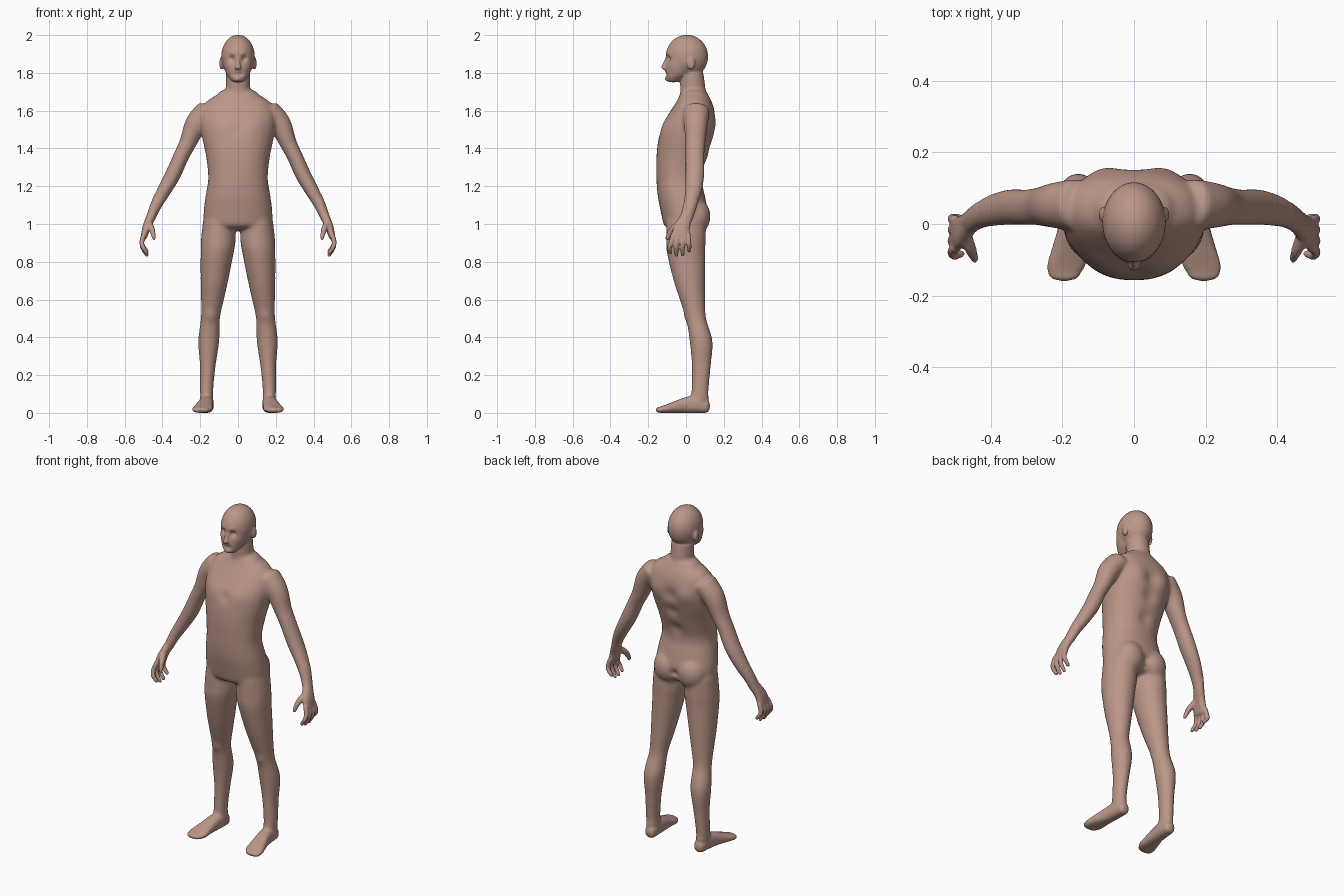
import bpy, bmesh, math
from mathutils import Vector, Matrix

bm = bmesh.new()


def spline(rows, steps=5):
    """Catmull-Rom through rows of (x, y, z, half width, half depth)."""
    pts = [Vector(r) for r in rows]
    pts = [pts[0]] + pts + [pts[-1]]
    out = []
    for a, b, c, d in zip(pts, pts[1:], pts[2:], pts[3:]):
        for i in range(steps):
            t = i / steps
            out.append(0.5 * (2 * b + (c - a) * t + (2 * a - 5 * b + 4 * c - d) * t * t
                              + (3 * b - a - 3 * c + d) * t ** 3))
    return out + [pts[-1]]


def loft(rows, side=1, axis=None, ref=(0, 1, 0), dome=0.01, power=2.0, n=28):
    """Skin oval sections along a path, with domed ends."""
    path = spline(rows)
    rings = []
    last = len(path) - 1
    for i, p in enumerate(path):
        c = Vector(p[:3])
        if axis:
            t = Vector(axis)
        else:
            t = Vector(path[min(i + 1, last)][:3]) - Vector(path[max(i - 1, 0)][:3])
        t.normalize()
        v = Vector(ref)
        v = (v - t * v.dot(t)).normalized()
        ring = (c, v.cross(t), v, p[3], p[4])
        rings.append(ring)
        if i in (0, last):
            way = Vector(path[min(i + 1, last)][:3]) - Vector(path[max(i - 1, 0)][:3])
            out = t * (dome if (way.dot(t) > 0) == (i == last) else -dome)
            caps = [(c + out * math.sin(a), ring[1], v, p[3] * math.cos(a), p[4] * math.cos(a))
                    for a in (0.4, 0.8, 1.15, 1.4)]
            rings = caps[::-1] + rings if i == 0 else rings + caps
    loops = []
    for c, u, v, ru, rv in rings:
        loop = []
        for k in range(n):
            a = 2 * math.pi * k / n
            ca, sa = math.cos(a), math.sin(a)
            q = (c + u * ru * math.copysign(abs(ca) ** (2 / power), ca)
                 + v * rv * math.copysign(abs(sa) ** (2 / power), sa))
            loop.append(bm.verts.new((q.x * side, q.y, q.z)))
        loops.append(loop)
    for a, b in zip(loops, loops[1:]):
        for k in range(n):
            bm.faces.new((a[k], a[(k + 1) % n], b[(k + 1) % n], b[k]))
    bm.faces.new(loops[0])
    bm.faces.new(loops[-1])


def ball(x, y, z, rx, ry, rz):
    m = Matrix.Translation((x, y, z)) @ Matrix.Diagonal((rx, ry, rz, 1))
    bmesh.ops.create_uvsphere(bm, u_segments=32, v_segments=20, radius=1, matrix=m)


UP = (0, 0, 1)

# Torso
loft([(0, -.005, 1.00, .182, .115), (0, -.010, 1.07, .182, .125), (0, -.025, 1.15, .172, .125),
      (0, -.036, 1.24, .158, .121), (0, -.021, 1.35, .168, .136), (0, 0, 1.45, .188, .146),
      (0, .018, 1.53, .200, .139), (0, .035, 1.60, .195, .116), (0, .043, 1.65, .165, .092),
      (0, .042, 1.685, .11, .075)], axis=UP, dome=.035, power=2.2)

# Neck
loft([(0, .050, 1.62, .075, .070), (0, .038, 1.70, .065, .068), (0, .030, 1.80, .063, .062)], axis=UP)

# Head: cranium, face and jaw, nose
ball(0, .005, 1.886, .089, .112, .116)
loft([(0, -.066, 1.762, .038, .038), (0, -.045, 1.790, .060, .063), (0, -.030, 1.830, .074, .078),
      (0, -.012, 1.870, .081, .091), (0, -.005, 1.910, .080, .098)], axis=UP, dome=.012, power=2.2)
loft([(0, -.098, 1.880, .009, .010), (0, -.110, 1.850, .011, .012), (0, -.118, 1.826, .017, .015)],
     dome=.008)

for s in (1, -1):
    # Ear and buttock
    ball(s * .087, .027, 1.85, .012, .021, .034)
    ball(s * .078, .052, 1.04, .085, .078, .095)

    # Leg
    loft([(.100, 0, 1.02, .085, .105), (.104, 0, .92, .092, .105), (.110, 0, .85, .088, .102),
          (.125, .018, .70, .073, .084), (.135, .034, .60, .061, .068), (.146, .053, .50, .051, .054),
          (.155, .080, .38, .056, .061), (.160, .081, .25, .042, .051), (.166, .075, .13, .036, .046),
          (.165, .070, .06, .034, .050)], s, axis=UP, dome=.02)

    # Foot
    loft([(.163, .105, .036, .032, .036), (.165, .06, .046, .037, .046), (.170, 0, .042, .040, .042),
          (.180, -.06, .031, .047, .031), (.188, -.11, .021, .054, .021),
          (.195, -.138, .016, .046, .016)], s, axis=(0, -1, 0), ref=UP, dome=.022, power=2.4)

    # Arm
    loft([(.165, .055, 1.60, .060, .072), (.222, .052, 1.53, .059, .064), (.265, .049, 1.43, .046, .054),
          (.300, .047, 1.36, .042, .051), (.345, .047, 1.26, .042, .051), (.395, .038, 1.17, .037, .045),
          (.433, .022, 1.10, .031, .037), (.463, .002, 1.03, .025, .033)], s, dome=.02)

    # Palm
    loft([(.460, .004, 1.04, .024, .032), (.483, -.020, .985, .022, .042), (.497, -.028, .935, .017, .051)],
         s, dome=.012, power=2.3)

    # Fingers, front to back, and thumb
    for y0, y1, tip in ((-.066, -.088, .848), (-.040, -.053, .836), (-.014, -.018, .838), (.011, .017, .858)):
        loft([(.497, y0, .945, .014, .014), (.509, (y0 + y1) / 2, .905, .0135, .0135),
              (.503, y1, (.905 + tip) / 2, .0125, .0125), (.483, y1 * .95, tip, .0105, .0105)],
             s, dome=.011, n=14)
    loft([(.473, -.030, 1.005, .019, .021), (.455, -.074, .970, .016, .016),
          (.442, -.098, .925, .0125, .0125)], s, dome=.012, n=16)

bmesh.ops.recalc_face_normals(bm, faces=bm.faces)
mesh = bpy.data.meshes.new("body")
bm.to_mesh(mesh)
bm.free()
body = bpy.data.objects.new("body", mesh)
bpy.context.collection.objects.link(body)
bpy.context.view_layer.objects.active = body
body.select_set(True)


def modify(kind, **settings):
    mod = body.modifiers.new(kind.title(), kind)
    for key, value in settings.items():
        setattr(mod, key, value)
    bpy.ops.object.modifier_apply(modifier=mod.name)


# Fuse the parts into one skin, then soften the joints more than hands, feet and face
modify('REMESH', mode='VOXEL', voxel_size=.0055)
modify('SMOOTH', factor=.5, iterations=5)
soft = body.vertex_groups.new(name="soft")
soft.add([v.index for v in body.data.vertices
          if abs(v.co.x) < .44 and .09 < v.co.z < 1.73], 1, 'REPLACE')
modify('SMOOTH', factor=.5, iterations=40, vertex_group="soft")
body.vertex_groups.clear()

# Sculpt dabs: x, y, z, radius, push along y (mirrored when x > 0)
dabs = [(.033, -.100, 1.876, .017, .016), (.033, -.105, 1.902, .018, -.005),
        (0, -.105, 1.795, .012, .006), (.018, -.105, 1.793, .012, .005),
        (0, -.108, 1.803, .010, -.005), (0, -.105, 1.765, .018, -.006), (.055, -.07, 1.80, .022, .006),
        (0, .155, 1.52, .045, -.014), (0, .140, 1.42, .045, -.014), (0, .105, 1.30, .040, -.012),
        (0, .120, 1.03, .022, -.018), (0, .115, .98, .022, -.018),
        (.095, .150, 1.53, .055, .010), (.090, -.115, 1.52, .055, -.008),
        (0, -.135, 1.50, .030, .006), (.146, 0, .51, .030, -.006)]
for x, y, z, r, push in dabs:
    spots = [Vector((x, y, z))] + ([Vector((-x, y, z))] if x else [])
    for v in body.data.vertices:
        if abs(v.co.z - z) < 2.5 * r:
            for spot in spots:
                d = (v.co - spot).length / r
                if d < 2.5:
                    v.co.y += push * math.exp(-d * d)

# Skin colour and shading
skin = bpy.data.materials.new("skin")
skin.diffuse_color = (.50, .31, .25, 1)
body.data.materials.clear()
body.data.materials.append(skin)
bpy.ops.object.shade_smooth()
